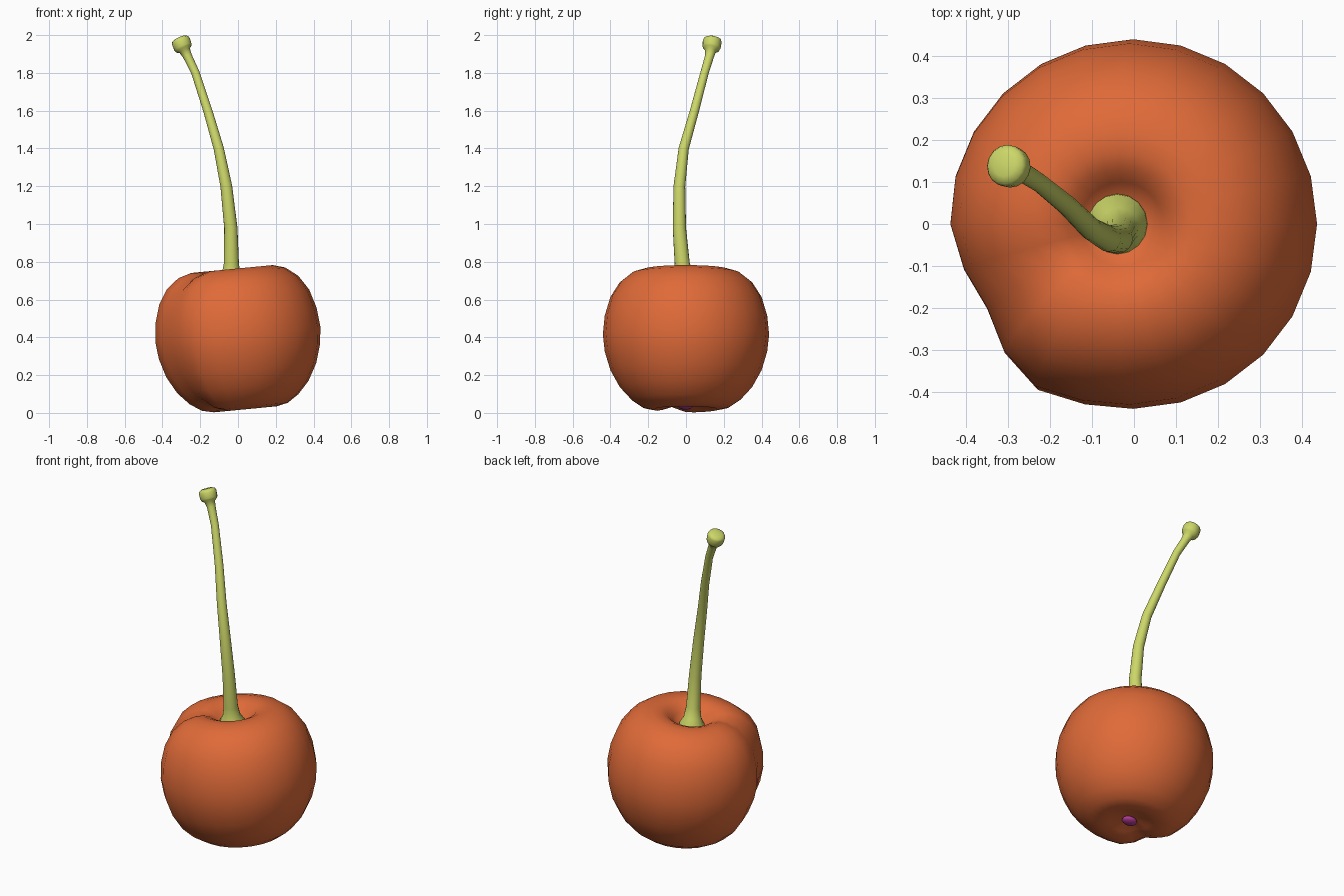
import bpy, bmesh, math
from mathutils import Vector, Matrix

if "Cube" in bpy.data.objects:
    bpy.data.objects.remove(bpy.data.objects["Cube"])


def material(name, rgb):
    m = bpy.data.materials.new(name)
    m.diffuse_color = (*rgb, 1)
    m.use_nodes = True
    m.node_tree.nodes["Principled BSDF"].inputs["Base Color"].default_value = m.diffuse_color
    return m


def loft(name, rings, mat):
    """Skin a list of vertex rings; both ends are closed with fans."""
    bm = bmesh.new()
    loops = [[bm.verts.new(p) for p in ring] for ring in rings]
    n = len(loops[0])
    for a, b in zip(loops, loops[1:]):
        for i in range(n):
            j = (i + 1) % n
            bm.faces.new((a[i], a[j], b[j], b[i]))
    for loop in (loops[0], loops[-1]):
        centre = sum((v.co for v in loop), Vector()) / n
        c = bm.verts.new(centre)
        for i in range(n):
            bm.faces.new((loop[i], loop[(i + 1) % n], c))
    bmesh.ops.recalc_face_normals(bm, faces=bm.faces)
    me = bpy.data.meshes.new(name)
    bm.to_mesh(me)
    bm.free()
    me.materials.append(mat)
    me.shade_smooth()
    ob = bpy.data.objects.new(name, me)
    bpy.context.collection.objects.link(ob)
    return ob


red = material("fruit_red", (0.74, 0.145, 0.04))
green = material("stem_green", (0.61, 0.68, 0.14))
purple = material("tip_purple", (0.45, 0.045, 0.30))

# Fruit: dimpled profile spun round a leaning axis, with a crease front-left
profile = [(.02, -.345), (.06, -.348), (.11, -.365), (.17, -.378), (.23, -.365),
           (.29, -.325), (.35, -.26), (.40, -.17), (.43, -.07), (.44, .02),
           (.43, .12), (.40, .22), (.35, .298), (.285, .349), (.22, .368),
           (.17, .367), (.13, .35), (.10, .32), (.07, .29), (.02, .28)]


def bell(deg, centre, width):
    return math.exp(-((deg - centre) / width) ** 2)


tilt = Matrix.Rotation(math.radians(-5.5), 3, 'Y')
rings = []
for r, z in profile:
    ring = []
    for i in range(24):
        deg = i * 15
        a = math.radians(deg)
        dent = 0.085 * bell(deg, 208, 17)
        bump = 0.04 * bell(deg, 238, 15)
        k = min(1, r / 0.2)
        rr = r * (1 + (bump - dent) * k)
        p = Vector((rr * math.cos(a), rr * math.sin(a), z * (1 - dent * k)))
        ring.append(tilt @ p + Vector((0, 0, .395)))
    rings.append(ring)
loft("fruit", rings, red)

# Stem: flared base, bending tube and knob end (x, y, z, radius)
path = [(-.04, 0, .665, .075), (-.04, 0, .695, .07), (-.037, -.01, .73, .05),
        (-.035, -.02, .79, .040), (-.038, -.035, .98, .035),
        (-.062, -.035, 1.2, .031), (-.102, -.012, 1.4, .027),
        (-.16, .045, 1.6, .024), (-.225, .098, 1.8, .022),
        (-.268, .125, 1.89, .024), (-.282, .130, 1.918, .030),
        (-.286, .132, 1.927, .044), (-.292, .135, 1.938, .049),
        (-.303, .139, 1.969, .050), (-.307, .140, 1.979, .045),
        (-.310, .141, 1.986, .028)]
pts = [Vector(p[:3]) for p in path]
rings = []
for i, p in enumerate(pts):
    t = (pts[min(i + 1, len(pts) - 1)] - pts[max(i - 1, 0)]).normalized()
    if i < 2:
        t = Vector((-.1, 0, 1)).normalized()
    u = Vector((0, 1, 0)).cross(t).normalized()
    v = t.cross(u)
    ring = []
    for s in range(16):
        a = s * math.tau / 16
        ring.append(p + path[i][3] * (math.cos(a) * u + math.sin(a) * v))
    rings.append(ring)
loft("stem", rings, green)

# Blossom tip: small flattened bead in the lower dimple
bpy.ops.mesh.primitive_uv_sphere_add(segments=12, ring_count=8, radius=1,
                                     location=(.03, -.003, .037),
                                     rotation=(0, math.radians(-5.5), 0))
tip = bpy.context.object
tip.name = "blossom_tip"
tip.scale = (.045, .038, .02)
tip.data.materials.append(purple)
bpy.ops.object.shade_smooth()
